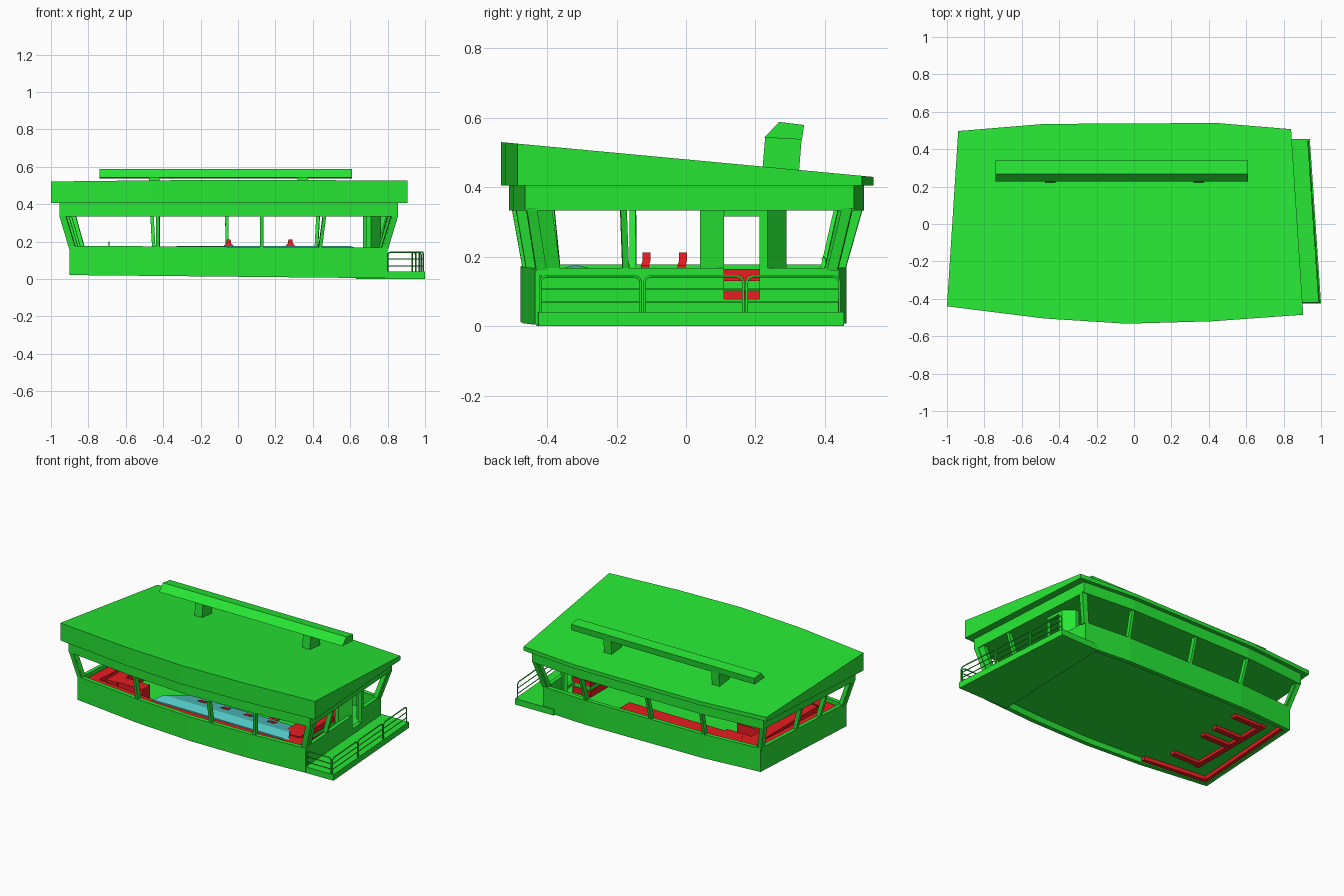
import bpy
import bmesh
from mathutils import Vector

old = bpy.data.objects.get("Cube")
if old:
    bpy.data.objects.remove(old, do_unlink=True)


def material(name, rgb):
    m = bpy.data.materials.new(name)
    m.use_nodes = True
    m.diffuse_color = (*rgb, 1)
    m.node_tree.nodes["Principled BSDF"].inputs["Base Color"].default_value = (*rgb, 1)
    return m


GREEN = material("green", (0.02, 0.8, 0.035))
RED = material("red", (0.8, 0.012, 0.015))
BLUE = material("light_blue", (0.09, 0.6, 0.58))


def finish(name, bm, mat):
    bmesh.ops.recalc_face_normals(bm, faces=bm.faces)
    mesh = bpy.data.meshes.new(name)
    bm.to_mesh(mesh)
    bm.free()
    mesh.materials.append(mat)
    ob = bpy.data.objects.new(name, mesh)
    bpy.context.collection.objects.link(ob)
    return ob


def loft(name, loops, mat, ring=False):
    """Skin matching loops of points; a ring joins last to first, otherwise ends are capped."""
    bm = bmesh.new()
    vs = [[bm.verts.new(p) for p in loop] for loop in loops]
    n = len(vs[0])
    pairs = list(zip(vs, vs[1:])) + ([(vs[-1], vs[0])] if ring else [])
    for a, b in pairs:
        for i in range(n):
            j = (i + 1) % n
            bm.faces.new((a[i], a[j], b[j], b[i]))
    if not ring:
        bm.faces.new(vs[0])
        bm.faces.new(vs[-1])
    return finish(name, bm, mat)


def at_height(plan, z):
    return [(x, y, z(x, y) if callable(z) else z) for x, y in plan]


def slab(name, plan, z0, z1, mat):
    return loft(name, [at_height(plan, z0), at_height(plan, z1)], mat)


def box(name, xs, ys, zs, mat):
    plan = [(xs[0], ys[0]), (xs[1], ys[0]), (xs[1], ys[1]), (xs[0], ys[1])]
    return slab(name, plan, zs[0], zs[1], mat)


def extrude_x(name, profile, x0, x1, mat):
    return loft(name, [[(x, y, z) for y, z in profile] for x in (x0, x1)], mat)


def shrink(plan, fx, fy):
    return [(x * fx - (1 - fx) * 0.05, y * fy) for x, y in plan]


def tube(name, points, mat, radius=0.004):
    cu = bpy.data.curves.new(name, "CURVE")
    cu.dimensions = "3D"
    cu.bevel_depth = radius
    cu.bevel_resolution = 1
    cu.use_fill_caps = True
    sp = cu.splines.new("POLY")
    sp.points.add(len(points) - 1)
    for p, co in zip(sp.points, points):
        p.co = (*co, 1)
    cu.materials.append(mat)
    ob = bpy.data.objects.new(name, cu)
    bpy.context.collection.objects.link(ob)
    return ob


# Plans of the roof, the fascia and the lower wall, in matching order
ROOF = [(-1, -.44), (-.48, -.505), (-.04, -.533), (.42, -.52), (.905, -.485),
        (.84, .507), (.44, .54), (-.48, .535), (-.94, .497)]
FASCIA = [(-.955, -.42), (-.43, -.485), (-.03, -.51), (.42, -.498), (.855, -.463),
          (.795, .483), (.43, .513), (-.46, .51), (-.9, .473)]
HULL = [(-.9, -.4), (-.43, -.455), (-.02, -.477), (.4, -.467), (.8, -.435),
        (.745, .44), (.42, .462), (-.45, .46), (-.85, .43)]

# Roof and fascia
slab("roof", ROOF, .405, lambda x, y: .48 - .0935 * y, GREEN)
slab("fascia", FASCIA, .333, .406, GREEN)

# Lower wall with a door opening, and the floor
inner = shrink(HULL, .97, .94)


def hull_bottom(x, y):
    return .012 - .01 * x


def hull_top(x, y):
    return .172 - .006 * x


wall = loft("lower_wall", [at_height(HULL, hull_bottom), at_height(HULL, hull_top),
                           at_height(inner, hull_top), at_height(inner, hull_bottom)], GREEN, ring=True)
cutter = box("door_cutter", (.68, .9), (.11, .212), (.078, .3), GREEN)
cutter.hide_render = True
cut = wall.modifiers.new("door", "BOOLEAN")
cut.operation = "DIFFERENCE"
cut.object = cutter
bpy.context.view_layer.objects.active = wall
bpy.ops.object.modifier_apply(modifier="door")
bpy.data.objects.remove(cutter, do_unlink=True)
slab("floor", inner, .05, .06, GREEN)


# Leaning window posts; each sits on plan edge i at fraction t
def post(i, t, width):
    loops = []
    for plan, z in ((HULL, .16), (FASCIA, .34)):
        a, b = Vector(plan[i]), Vector(plan[(i + 1) % len(plan)])
        along = (b - a).normalized()
        inward = Vector((-along.y, along.x))
        p = a.lerp(b, t) + inward * .004
        corners = [p - along * width / 2, p + along * width / 2]
        corners += [corners[1] + inward * .03, corners[0] + inward * .03]
        loops.append([(c.x, c.y, z) for c in corners])
    loft("window_post", loops, GREEN)


for i, t in ((0, 1), (2, .35), (3, .1), (5, 1), (6, .55), (6, 1), (8, .43), (8, .7), (4, .3)):
    post(i, t, .018)
for i, t, width in ((0, .03, .035), (4, .045, .07), (5, .03, .035), (8, .03, .035)):
    post(i, t, width)
    post(i - 1, .97, .03)


# Door surround on the side wall, its outer panels turning inwards
def wall_x(y):
    return .8 - .055 * (y + .435) / .875


def side_panel(name, y0, y1, z0, inset0=0, inset1=0):
    xa, xb = wall_x(y0) - inset0, wall_x(y1) - inset1
    slab(name, [(xa, y0), (xb, y1), (xb - .025, y1), (xa - .025, y0)], z0, .34, GREEN)


side_panel("door_side_front", .04, .11, .06, inset0=.06)
side_panel("door_jamb_back", .212, .235, .06)
side_panel("door_side_back", .235, .29, .06, inset1=.06)
side_panel("door_lintel", .11, .212, .315)

# Side balcony
slab("balcony", [(.63, -.43), (1, -.425), (.94, .455), (.66, .45)], 0, .04, GREEN)


def rail_x(y):
    return .99 - .06 * (y + .425) / .88


def rail_panel(a, b):
    """Hoop with chamfered corners and two inner bars between two floor points."""
    a, b = Vector(a), Vector(b)
    length = (b - a).length
    path = [(0, .038), (0, .128), (.006, .139), (.018, .144)]
    pts = [(*a.lerp(b, d / length), z) for d, z in path]
    pts += [(*b.lerp(a, d / length), z) for d, z in reversed(path)]
    tube("rail_hoop", pts, GREEN)
    for z in (.07, .106):
        tube("rail_bar", [(*a, z), (*b, z)], GREEN, .003)


for y0, y1 in ((-.42, -.13), (-.12, .165), (.175, .442)):
    rail_panel((rail_x(y0), y0), (rail_x(y1), y1))
rail_panel((.8, -.42), (.98, -.42))

# Bar on the roof with two legs
extrude_x("roof_bar", [(.226, .543), (.268, .588), (.34, .579), (.334, .537)], -.74, .61, GREEN)
for x in (-.447, .347):
    extrude_x("roof_bar_leg", [(.22, .45), (.228, .545), (.333, .54), (.325, .44)], x - .028, x + .028, GREEN)

# Red ledges along the front, back and far side
front = [Vector(p) for p in inner[:5]]
ledge = front + [p + Vector((0, .07)) for p in reversed(front)]
slab("front_ledge", ledge, .058, .15, RED)
box("back_console", (-.78, .2), (.31, .41), (.06, .158), RED)
far = [Vector(inner[0]), Vector(inner[-1])]
slab("side_ledge", far + [p + Vector((.07, 0)) for p in reversed(far)], .058, .15, RED)

# Narrow skirting showing under the floor along the far corner
corner = [Vector(inner[i]) for i in (1, 0, -1)]
inset = [corner[0] + Vector((0, .025)), corner[1] + Vector((.025, .025)), corner[2] + Vector((.025, -.01))]
slab("corner_skirting", corner + inset[::-1], .025, .055, RED)

# Branching console at the far end, on narrow plinths
box("console_spine", (-.76, -.68), (-.3, .35), (.06, .155), RED)
box("spine_plinth", (-.735, -.7), (-.28, .34), (.03, .062), RED)
for y in (-.29, -.01, .1, .28):
    box("console_arm", (-.69, -.5), (y, y + .08), (.06, .155), RED)
    box("arm_plinth", (-.71, -.51), (y + .02, y + .055), (.03, .062), RED)

# Cabinets beside the door, with a green band between drawers
box("door_cabinet_base", (.55, .68), (-.32, .22), (.06, .102), RED)
box("door_cabinet_band", (.555, .675), (-.315, .215), (.102, .13), GREEN)
box("door_cabinet_top", (.55, .68), (-.32, .22), (.13, .165), RED)
box("corner_cabinet", (.6, .74), (-.4, -.3), (.06, .158), RED)

# Sloping main desk with angled ends, and red instrument plates
desk = [(-.38, .06), (-.38, .158), (-.32, .177), (-.165, .14), (-.165, .06)]
loft("main_desk", [[(x + s * (y + .38), y, z) for y, z in desk] for x, s in ((-.36, .6), (.64, -.6))], BLUE)
for k in range(4):
    x = -.13 + k * .17
    extrude_x("desk_plate", [(-.24, .156), (-.24, .161), (-.2, .151), (-.2, .146)], x, x + .05, RED)

# Operator chairs
for x, y in ((-.05, -.12), (.28, -.015)):
    box("chair_base", (x - .03, x + .03), (y - .03, y + .03), (.055, .068), RED)
    box("chair_stem", (x - .01, x + .01), (y - .01, y + .01), (.06, .12), RED)
    box("chair_seat", (x - .035, x + .035), (y - .05, y + .02), (.115, .135), RED)
    loft("chair_back", [[(x - w, y - .005 + s, z), (x + w, y - .005 + s, z),
                         (x + w, y + .018 + s, z), (x - w, y + .018 + s, z)]
                        for z, w, s in ((.12, .033, -.008), (.175, .028, -.004), (.19, .014, 0), (.212, .01, 0))], RED)
    for side in (-1, 1):
        box("chair_arm", (x + side * .04 - .006, x + side * .04 + .006), (y - .04, y + .01), (.13, .165), RED)

# Small gooseneck lamp on the back console
tube("desk_lamp", [(-.69, .405, .155), (-.69, .403, .19), (-.69, .397, .2), (-.69, .39, .192)], GREEN, .002)
